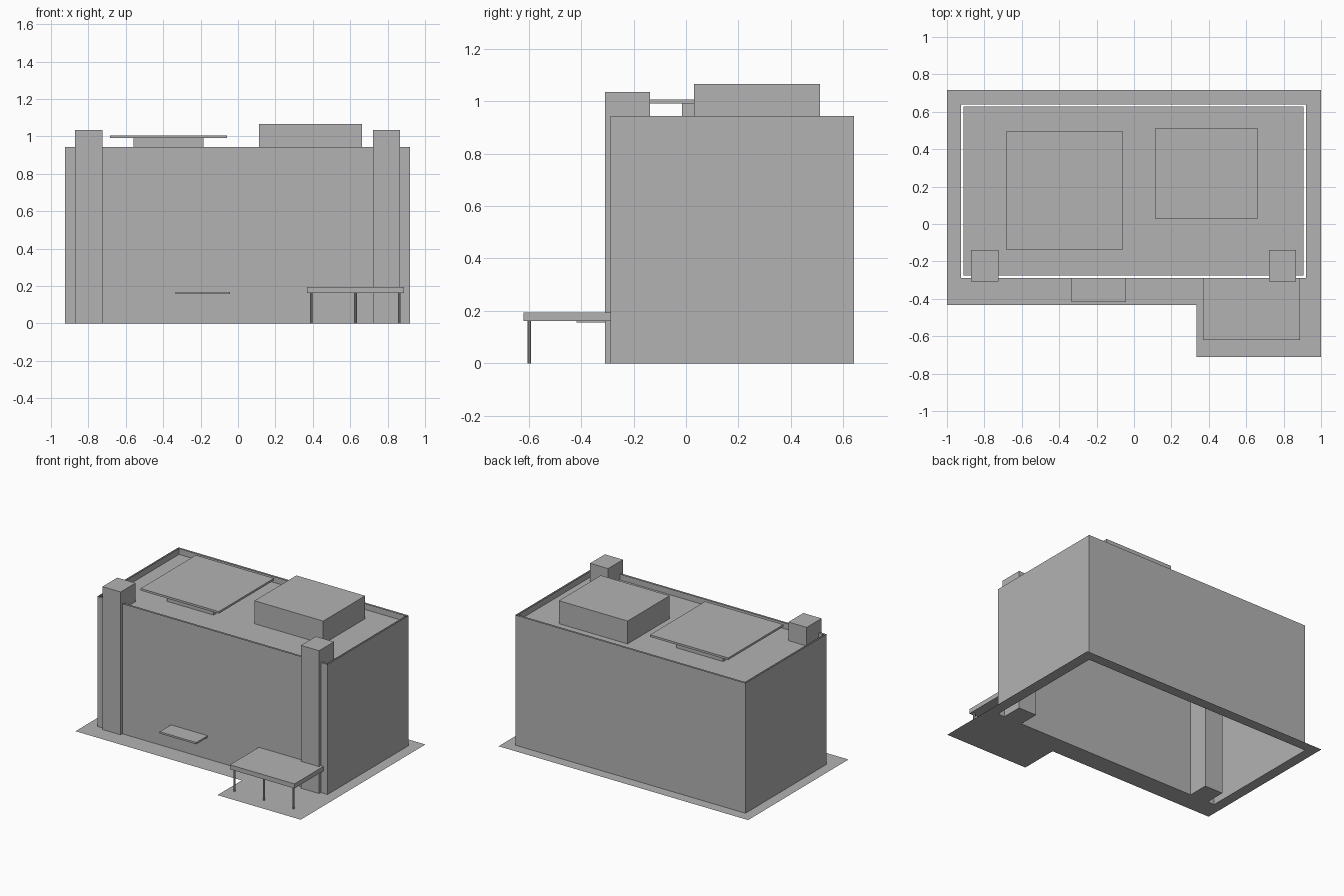
import bpy
import bmesh
from math import pi, cos, sin

if "Cube" in bpy.data.objects:
    bpy.data.objects.remove(bpy.data.objects["Cube"], do_unlink=True)

# One plain material
GREY = (0.45, 0.45, 0.45, 1.0)
grey = bpy.data.materials.new("plain_grey")
grey.use_nodes = True
grey.diffuse_color = GREY
grey.node_tree.nodes["Principled BSDF"].inputs["Base Color"].default_value = GREY


def finish(name, bm):
    mesh = bpy.data.meshes.new(name)
    bm.to_mesh(mesh)
    bm.free()
    mesh.materials.append(grey)
    obj = bpy.data.objects.new(name, mesh)
    bpy.context.collection.objects.link(obj)
    return obj


def rect(bm, x0, x1, y0, y1, z):
    return [bm.verts.new((x, y, z))
            for x, y in ((x0, y0), (x1, y0), (x1, y1), (x0, y1))]


def band(bm, low, high):
    """Join two matching loops with side faces."""
    n = len(low)
    for i in range(n):
        j = (i + 1) % n
        bm.faces.new((low[i], low[j], high[j], high[i]))


def box(name, x, y, z):
    bm = bmesh.new()
    low, high = rect(bm, *x, *y, z[0]), rect(bm, *x, *y, z[1])
    band(bm, low, high)
    bm.faces.new(low[::-1])
    bm.faces.new(high)
    return finish(name, bm)


# Footprint of the outer walls, wall thickness and main heights
LEFT, RIGHT, FRONT, BACK = -0.925, 0.92, -0.288, 0.64
WALL = 0.013
WALL_TOP, ROOF = 0.943, 0.90

# Outer walls: an open shell
bm = bmesh.new()
band(bm, rect(bm, LEFT, RIGHT, FRONT, BACK, 0),
     rect(bm, LEFT, RIGHT, FRONT, BACK, WALL_TOP))
finish("outer_walls", bm)

# Sunken roof with the inner faces of the parapet
bm = bmesh.new()
inner = (LEFT + WALL, RIGHT - WALL, FRONT + WALL, BACK - WALL)
low, high = rect(bm, *inner, ROOF), rect(bm, *inner, WALL_TOP)
bm.faces.new(low)
band(bm, high, low)
finish("roof_and_parapet", bm)

# Paving around the building, with a wider patch under the canopy
bm = bmesh.new()
for patch in ((-1, 1, BACK, 0.717),
              (-1, LEFT, FRONT, BACK),
              (RIGHT, 1, FRONT, BACK),
              (-1, 1, -0.432, FRONT),
              (0.333, 1, -0.71, -0.432)):
    bm.faces.new(rect(bm, *patch, 0))
bmesh.ops.remove_doubles(bm, verts=bm.verts, dist=0.0001)
finish("paving", bm)

# Front corner columns
box("right_column", (-0.871, -0.725), (-0.308, -0.138), (0, 1.035))
box("left_column", (0.721, 0.866), (-0.308, -0.138), (0, 1.035))

# Rooftop structures
box("roof_room", (0.111, 0.662), (0.03, 0.51), (ROOF, 1.066))
box("roof_plinth", (-0.56, -0.185), (-0.015, 0.375), (ROOF, 0.991))
box("roof_panel", (-0.685, -0.058), (-0.137, 0.495), (0.991, 1.006))

# Door awning and entrance canopy
box("door_awning", (-0.335, -0.042), (-0.418, FRONT), (0.156, 0.169))
box("entrance_canopy", (0.369, 0.887), (-0.62, FRONT), (0.162, 0.195))

# Slim round posts under the canopy
for side, x in (("right", 0.392), ("middle", 0.628), ("left", 0.863)):
    bm = bmesh.new()
    rings = [[bm.verts.new((x + 0.007 * cos(k * pi / 4),
                            -0.598 + 0.007 * sin(k * pi / 4), z))
              for k in range(8)] for z in (0, 0.162)]
    band(bm, *rings)
    bm.faces.new(rings[0][::-1])
    bm.faces.new(rings[1])
    finish(side + "_canopy_post", bm)
